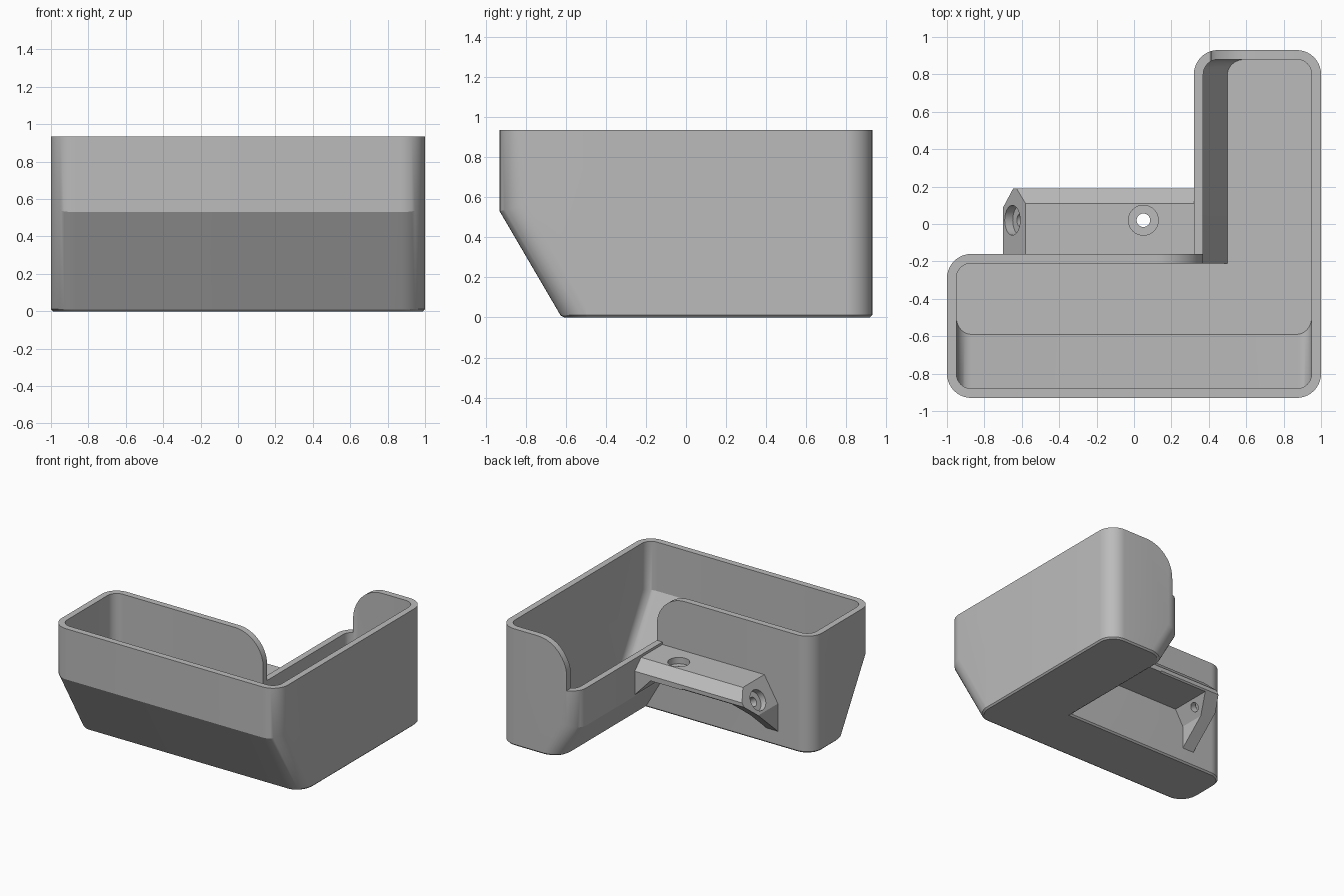
import bpy, bmesh, math
from mathutils import Vector, Matrix

cube = bpy.data.objects.get("Cube")
if cube:
    bpy.data.objects.remove(cube, do_unlink=True)

grey = bpy.data.materials.new("plain grey")
grey.use_nodes = True
colour = (0.5, 0.5, 0.5, 1)
grey.diffuse_color = colour
grey.node_tree.nodes["Principled BSDF"].inputs["Base Color"].default_value = colour


def make(name, bm):
    bmesh.ops.recalc_face_normals(bm, faces=bm.faces)
    mesh = bpy.data.meshes.new(name)
    bm.to_mesh(mesh)
    bm.free()
    mesh.materials.append(grey)
    obj = bpy.data.objects.new(name, mesh)
    bpy.context.collection.objects.link(obj)
    return obj


def prism(name, profile, axis, lo, hi, radius=0, rounded=None, foot=0):
    """Extrude a profile along x or y, rounding chosen end edges."""
    bm = bmesh.new()
    at = (lambda p, d: (d, p[0], p[1])) if axis == "x" else (lambda p, d: (p[0], d, p[1]))
    face = bm.faces.new([bm.verts.new(at(p, lo)) for p in profile])
    grown = bmesh.ops.extrude_face_region(bm, geom=[face])["geom"]
    step = Vector(at((0, 0), hi - lo))
    bmesh.ops.translate(bm, vec=step, verts=[g for g in grown if isinstance(g, bmesh.types.BMVert)])
    bmesh.ops.recalc_face_normals(bm, faces=bm.faces)
    if radius:
        edges = []
        for e in bm.edges:
            a, b = e.verts[0].co, e.verts[1].co
            if abs(a.z - b.z) > 0.01 and rounded((a + b) / 2):
                edges.append(e)
        bmesh.ops.bevel(bm, geom=edges, offset=radius, segments=10, profile=0.5, affect="EDGES")
    if foot:
        edges = [e for e in bm.edges if all(v.co.z < 0.0001 for v in e.verts)
                 and any(abs(f.normal.z) < 0.95 for f in e.link_faces)]
        bmesh.ops.bevel(bm, geom=edges, offset=foot, segments=1, affect="EDGES")
    return make(name, bm)


def cylinder(name, centre, direction, radius, depth):
    bm = bmesh.new()
    turn = Vector((0, 0, 1)).rotation_difference(Vector(direction)).to_matrix().to_4x4()
    bmesh.ops.create_cone(bm, cap_ends=True, segments=40, radius1=radius, radius2=radius,
                          depth=depth, matrix=Matrix.Translation(centre) @ turn)
    return make(name, bm)


def combine(target, other, operation):
    mod = target.modifiers.new("combine", "BOOLEAN")
    mod.operation = operation
    mod.solver = "EXACT"
    mod.object = other
    bpy.ops.object.select_all(action="DESELECT")
    bpy.context.view_layer.objects.active = target
    target.select_set(True)
    bpy.ops.object.modifier_apply(modifier=mod.name)
    bpy.data.objects.remove(other, do_unlink=True)


def bar_end(m):
    return m.x < 0 or m.y < -0.5


def arm_end(m):
    return m.y > 0


# Outer body: front bar with sloped front, joined to the side arm
TOP = 0.935
tray = prism("tray", [(-0.93, TOP), (-0.93, 0.53), (-0.62, 0), (-0.16, 0), (-0.16, TOP)],
             "x", -1, 1, 0.13, bar_end, 0.012)
arm = prism("arm", [(1, TOP), (1, 0), (0.47, 0), (0.32, 0.26), (0.32, TOP)],
            "y", -0.5, 0.93, 0.13, arm_end, 0.012)
combine(tray, arm, "UNION")

# Hollow inside, parallel to the outer walls
hollow = prism("bar_hollow", [(-0.88, 1.2), (-0.88, 0.544), (-0.59, 0.05), (-0.21, 0.05), (-0.21, 1.2)],
               "x", -0.95, 0.95, 0.08, bar_end)
arm_hollow = prism("arm_hollow", [(0.95, 1.2), (0.95, 0.05), (0.5, 0.05), (0.37, 0.275), (0.37, 1.2)],
                   "y", -0.5, 0.88, 0.08, arm_end)
combine(hollow, arm_hollow, "UNION")
combine(tray, hollow, "DIFFERENCE")

# Lowered rim along the arm, with rounded shoulders at both ends
LOW, R = 0.56, 0.25
angles = [math.radians(a) for a in range(0, 91, 6)]
right = [(0.41 + R * (1 - math.cos(a)), TOP - R + R * math.sin(a)) for a in angles]
left = [(0.78 - x, z) for x, z in reversed(right)]
funnel = [(0.37, LOW), (0.41, LOW)] + right + [(0.66, 1.2), (0.12, 1.2)] + left
combine(tray, prism("shoulder_cut", funnel, "y", -0.3, 1.1), "DIFFERENCE")
rim = [(0.2, LOW), (0.41, LOW), (0.41, 1.2), (0.2, 1.2)]
combine(tray, prism("rim_cut", rim, "y", -0.16, 1.1), "DIFFERENCE")

# Bracket in the inner corner: shelf, tilted end leg and a gusset at the arm
bracket = prism("bracket", [(-0.58, 0.54), (-0.7, 0.34), (-0.7, 0.08), (-0.6, 0.08), (-0.6, 0.3),
                            (-0.53, 0.42), (0.18, 0.42), (0.34, 0.25), (0.34, 0.54)],
                "y", -0.185, 0.19)
combine(bracket, prism("edge_cut", [(0.11, 0.54), (0.19, 0.46), (0.3, 0.46), (0.3, 0.7), (0.11, 0.7)],
                       "x", -1, 0.5), "DIFFERENCE")
combine(bracket, prism("leg_cut", [(-0.26, 0.03), (0.19, 0.43), (0.3, 0.43), (0.3, 0), (-0.26, 0)],
                       "x", -1, -0.1), "DIFFERENCE")

# Counterbored screw holes, one upright and one in the tilted end
tilt = Vector((-0.857, 0, 0.515))
for centre, direction in ((Vector((0.05, 0.02, 0.54)), Vector((0, 0, 1))),
                          (Vector((-0.65, 0.02, 0.423)), tilt)):
    combine(bracket, cylinder("bore", centre, direction, 0.08, 0.1), "DIFFERENCE")
    combine(bracket, cylinder("screw_hole", centre, direction, 0.036, 0.5), "DIFFERENCE")

for obj in (tray, bracket):
    bpy.ops.object.select_all(action="DESELECT")
    bpy.context.view_layer.objects.active = obj
    obj.select_set(True)
    bpy.ops.object.shade_smooth_by_angle(angle=math.radians(25))
